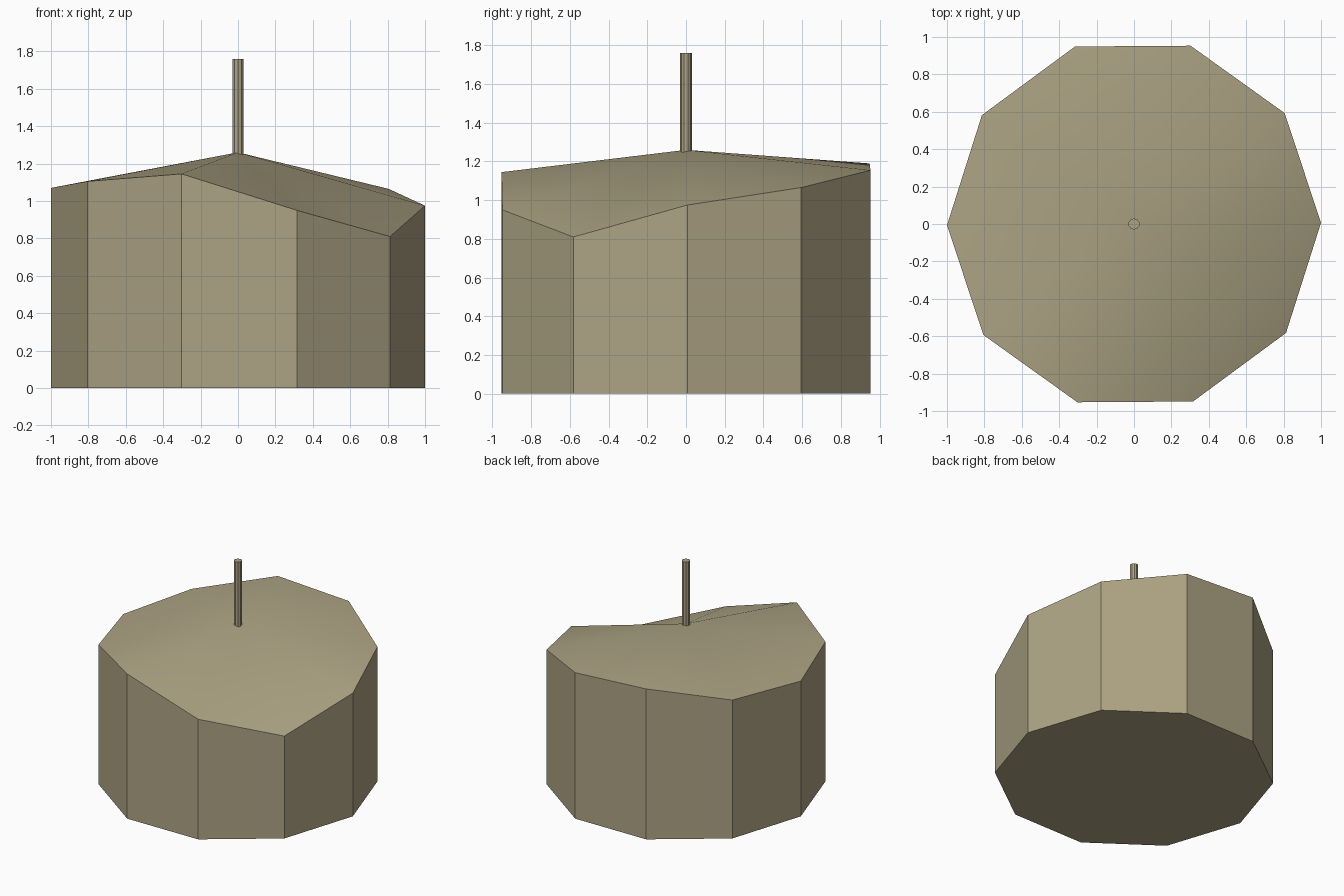
import bpy, bmesh, math

cube = bpy.data.objects.get("Cube")
if cube:
    bpy.data.objects.remove(cube, do_unlink=True)

tan = bpy.data.materials.new("sandy tan")
tan.use_nodes = True
colour = (0.42, 0.37, 0.23, 1)
tan.diffuse_color = colour
tan.node_tree.nodes["Principled BSDF"].inputs["Base Color"].default_value = colour


def finish(obj):
    obj.data.materials.append(tan)
    bpy.ops.object.select_all(action='DESELECT')
    obj.select_set(True)
    bpy.context.view_layer.objects.active = obj
    bpy.ops.object.shade_smooth_by_angle(angle=math.radians(30))


# Ten-sided body with an uneven rim, closed by a shallow roof fan
RIM = [0.975, 1.065, 1.155, 1.19, 1.095, 1.07, 1.105, 1.145, 0.95, 0.81]
APEX = 1.26
TURN = math.radians(0.4)

bm = bmesh.new()
base, rim = [], []
for i, height in enumerate(RIM):
    a = math.tau * i / len(RIM) + TURN
    x, y = math.cos(a), math.sin(a)
    base.append(bm.verts.new((x, y, 0)))
    rim.append(bm.verts.new((x, y, height)))
apex = bm.verts.new((0, 0, APEX))
bm.faces.new(base[::-1])
for i in range(len(RIM)):
    j = (i + 1) % len(RIM)
    bm.faces.new((base[i], base[j], rim[j], rim[i]))
    bm.faces.new((rim[i], rim[j], apex))
mesh = bpy.data.meshes.new("body")
bm.to_mesh(mesh)
bm.free()
body = bpy.data.objects.new("body", mesh)
bpy.context.collection.objects.link(body)
finish(body)

# Thin upright rod at the centre
TOP, FOOT = 1.76, 1.24
bpy.ops.mesh.primitive_cylinder_add(vertices=10, radius=0.03, depth=TOP - FOOT,
                                    location=(0, 0, (TOP + FOOT) / 2))
rod = bpy.context.object
rod.name = "rod"
finish(rod)
